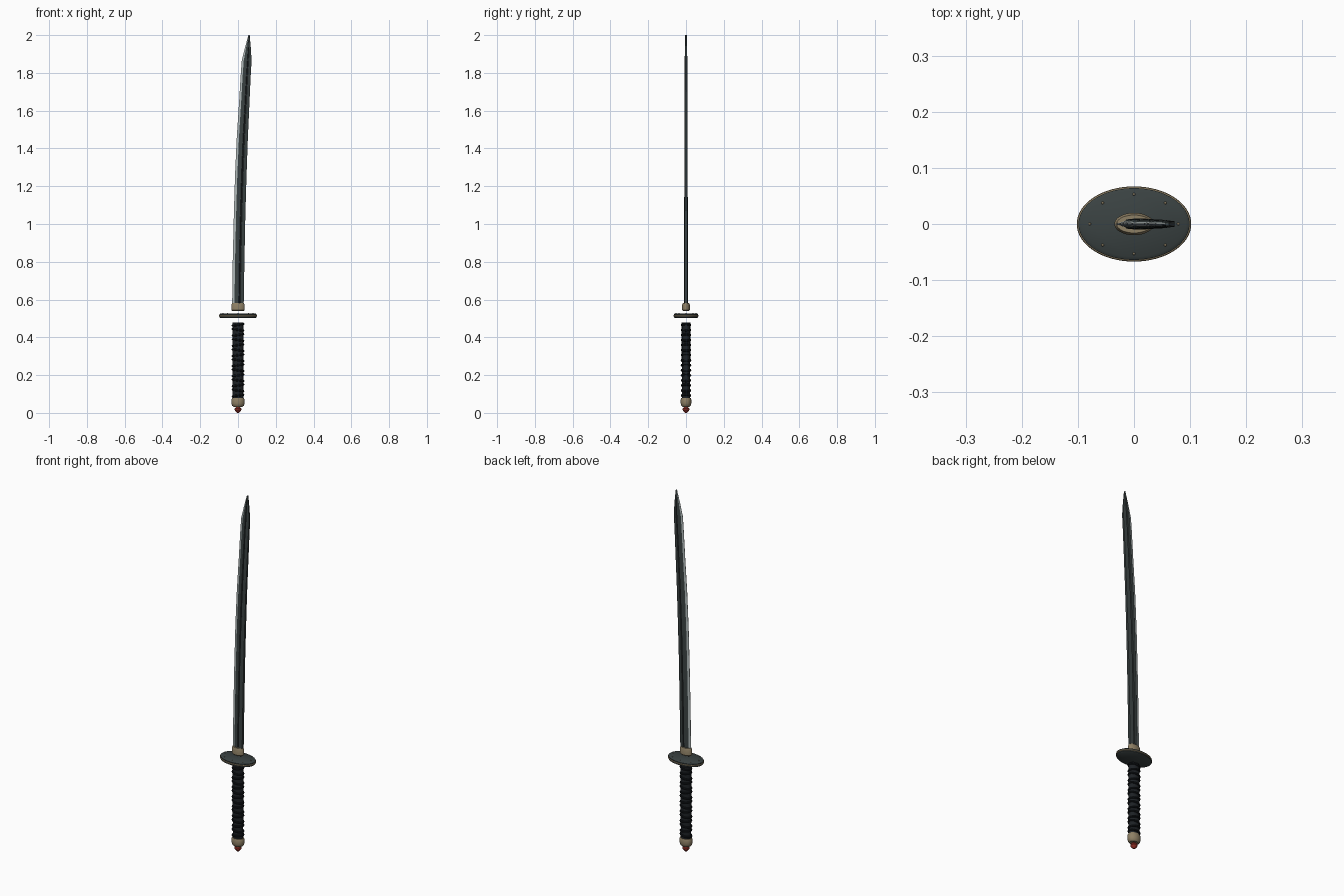
import bpy, bmesh, math

if "Cube" in bpy.data.objects:
    bpy.data.objects.remove(bpy.data.objects["Cube"])


def mat(name, rgb):
    m = bpy.data.materials.new(name)
    m.diffuse_color = (*rgb, 1)
    m.use_nodes = True
    m.node_tree.nodes["Principled BSDF"].inputs["Base Color"].default_value = m.diffuse_color
    return m


STEEL = mat("dark steel", (0.042, 0.054, 0.054))
SILVER = mat("edge silver", (0.42, 0.47, 0.47))
BRASS = mat("aged brass", (0.27, 0.215, 0.13))
BLACK = mat("black wrap", (0.006, 0.008, 0.010))
CORE = mat("handle core", (0.012, 0.015, 0.018))
RED = mat("red gem", (0.30, 0.03, 0.02))


def finish(name, bm, mats, smooth=True):
    bmesh.ops.recalc_face_normals(bm, faces=bm.faces)
    me = bpy.data.meshes.new(name)
    bm.to_mesh(me)
    bm.free()
    ob = bpy.data.objects.new(name, me)
    bpy.context.collection.objects.link(ob)
    for m in mats:
        me.materials.append(m)
    if smooth:
        bpy.ops.object.select_all(action='DESELECT')
        ob.select_set(True)
        bpy.context.view_layer.objects.active = ob
        bpy.ops.object.shade_smooth_by_angle(angle=math.radians(35))
    return ob


def loft(name, rings, mats, rule=None, smooth=True):
    """Skin a list of equal-length point rings and cap both ends."""
    bm = bmesh.new()
    vs = [[bm.verts.new(p) for p in r] for r in rings]
    n = len(rings[0])
    for a, b in zip(vs, vs[1:]):
        for i in range(n):
            j = (i + 1) % n
            f = bm.faces.new((a[i], a[j], b[j], b[i]))
            if rule:
                f.material_index = rule(i)
    bm.faces.new(vs[0])
    bm.faces.new(vs[-1])
    return finish(name, bm, mats, smooth)


def oval_stack(name, profile, mats, n=40, smooth=True):
    """Stack of ellipses given as (rx, ry, z)."""
    rings = [[(rx * math.cos(2 * math.pi * i / n), ry * math.sin(2 * math.pi * i / n), z)
              for i in range(n)] for rx, ry, z in profile]
    return loft(name, rings, mats, None, smooth)


def oval_ring(name, rx, ry, r, z, m, tilt=0.0, n=40, k=8):
    """Elliptical torus, optionally slanted along x."""
    bm = bmesh.new()
    vs = []
    for i in range(n):
        a = 2 * math.pi * i / n
        c, s = math.cos(a), math.sin(a)
        vs.append([bm.verts.new(((rx + r * math.cos(2 * math.pi * j / k)) * c,
                                 (ry + r * math.cos(2 * math.pi * j / k)) * s,
                                 z + tilt * c + r * math.sin(2 * math.pi * j / k)))
                   for j in range(k)])
    for i in range(n):
        a, b = vs[i], vs[(i + 1) % n]
        for j in range(k):
            bm.faces.new((a[j], b[j], b[(j + 1) % k], a[(j + 1) % k]))
    return finish(name, bm, [m])


# Blade: edge on -x, spine on +x, shallow groove on both sides
STATIONS = [  # z, edge x, spine x, half thickness
    (0.565, -0.031, 0.030, 0.010), (0.80, -0.028, 0.034, 0.010),
    (1.05, -0.022, 0.039, 0.0095), (1.25, -0.016, 0.045, 0.009),
    (1.45, -0.007, 0.052, 0.0085), (1.65, 0.006, 0.061, 0.008),
    (1.80, 0.015, 0.068, 0.0075), (1.865, 0.020, 0.072, 0.007),
    (1.93, 0.036, 0.068, 0.006), (2.0, 0.055, 0.062, 0.004)]
SECTION = [(0.0, 0.08), (0.2, 0.45), (0.32, 0.85), (0.56, 1.0), (0.60, 0.6),
           (0.66, 0.6), (0.70, 1.0), (1.0, 0.7)]
blade_rings = []
for z, e, s, t in STATIONS:
    front = [(e + (s - e) * f, -t * y, z) for f, y in SECTION]
    blade_rings.append(front + [(x, -y, q) for x, y, q in reversed(front)])
N = len(SECTION)


def blade_colour(i):
    if i in (0, 2 * N - 2, 2 * N - 1):
        return 1
    return 2 if i in (4, 2 * N - 6) else 0


loft("blade", blade_rings, [STEEL, SILVER, CORE], blade_colour, smooth=False)

# Blade collar
oval_stack("blade_collar", [(0.031, 0.016, 0.540), (0.035, 0.020, 0.545),
                            (0.035, 0.020, 0.573), (0.031, 0.016, 0.582)], [BRASS])

# Oval guard with brass rim and studs
oval_stack("guard", [(0.093, 0.058, 0.502), (0.099, 0.064, 0.506),
                     (0.099, 0.064, 0.522), (0.093, 0.058, 0.526)], [STEEL], n=64)
oval_ring("guard_rim", 0.0985, 0.0635, 0.0035, 0.514, BRASS, n=64)
for i in range(8):
    a = math.pi * i / 4
    bm = bmesh.new()
    bmesh.ops.create_uvsphere(bm, u_segments=8, v_segments=6, radius=0.0025)
    for v in bm.verts:
        v.co.x += 0.079 * math.cos(a)
        v.co.y += 0.053 * math.sin(a)
        v.co.z += 0.526
    finish("guard_stud", bm, [BRASS])

# Handle core and slanted, crossing cord wraps
oval_stack("handle", [(0.028, 0.022, 0.07), (0.029, 0.0225, 0.27),
                      (0.029, 0.0225, 0.478)], [CORE])
WRAPS = 15
for i in range(WRAPS):
    z = 0.092 + i * (0.374 / (WRAPS - 1))
    oval_ring("cord_wrap", 0.0275, 0.0215, 0.0065, z, BLACK, tilt=0.004 * (-1) ** i)

# Pommel cap and gem
oval_stack("pommel_cap", [(0.024, 0.019, 0.032), (0.031, 0.025, 0.038),
                          (0.035, 0.028, 0.050), (0.035, 0.028, 0.070),
                          (0.031, 0.025, 0.078)], [BRASS])
oval_stack("pommel_gem", [(0.004, 0.004, 0.0), (0.012, 0.012, 0.007), (0.018, 0.018, 0.016),
                          (0.017, 0.017, 0.024), (0.008, 0.008, 0.033)], [RED], n=12, smooth=False)
